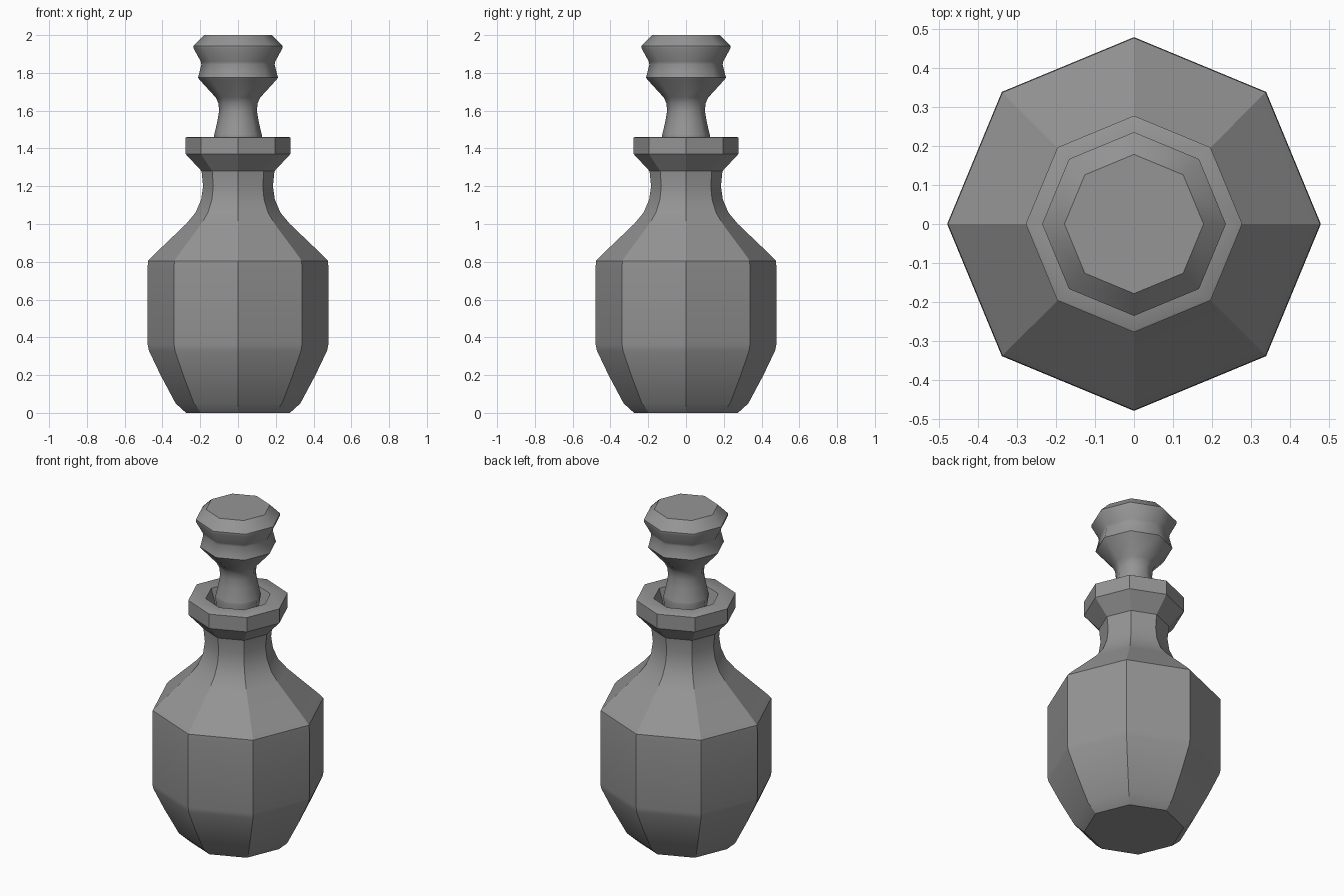
import bpy, bmesh, math

if "Cube" in bpy.data.objects:
    bpy.data.objects.remove(bpy.data.objects["Cube"])

SIDES = 8

# Dark grey glass
glass = bpy.data.materials.new("dark_grey")
glass.diffuse_color = (0.3, 0.3, 0.3, 1)
glass.use_nodes = True
glass.node_tree.nodes["Principled BSDF"].inputs["Base Color"].default_value = glass.diffuse_color


def lathe(name, profile, faceted, sharp_angle):
    """Spin an (r, z) profile into a capped octagonal solid, shaded smooth along the profile.
    If faceted, the upright edges between the eight sides stay sharp."""
    bm = bmesh.new()
    rings = []
    for r, z in profile:
        rings.append([bm.verts.new((r * math.cos(i * math.tau / SIDES),
                                    r * math.sin(i * math.tau / SIDES), z))
                      for i in range(SIDES)])
    for a, b in zip(rings, rings[1:]):
        for i in range(SIDES):
            j = (i + 1) % SIDES
            bm.faces.new((a[i], a[j], b[j], b[i]))
    bm.faces.new(rings[0][::-1])
    bm.faces.new(rings[-1])
    bmesh.ops.recalc_face_normals(bm, faces=bm.faces)
    for f in bm.faces:
        f.smooth = True
    for e in bm.edges:
        v, w = e.verts
        if abs(v.co.z - w.co.z) > 1e-5:
            e.smooth = not faceted
        else:
            e.smooth = e.calc_face_angle(0) < math.radians(sharp_angle)
    mesh = bpy.data.meshes.new(name)
    bm.to_mesh(mesh)
    bm.free()
    mesh.materials.append(glass)
    obj = bpy.data.objects.new(name, mesh)
    bpy.context.collection.objects.link(obj)
    return obj


# Faceted bottle: foot, body, shoulder, neck, lip and recessed throat
lathe("bottle", [
    (0.275, 0.0), (0.33, 0.05), (0.41, 0.20), (0.472, 0.33), (0.478, 0.36),
    (0.478, 0.78), (0.476, 0.805), (0.455, 0.828), (0.275, 1.0), (0.225, 1.06),
    (0.195, 1.13), (0.185, 1.20), (0.193, 1.28),
    (0.277, 1.37), (0.277, 1.457), (0.272, 1.46),
    (0.18, 1.46), (0.13, 1.30),
], True, 35)

# Stopper: tapered plug, flared foot, waist and stacked knob
lathe("stopper", [
    (0.105, 1.29), (0.115, 1.38), (0.128, 1.465), (0.125, 1.475),
    (0.108, 1.55), (0.10, 1.60), (0.104, 1.64), (0.118, 1.67),
    (0.205, 1.765), (0.212, 1.775), (0.208, 1.787), (0.194, 1.845), (0.197, 1.86),
    (0.235, 1.93), (0.235, 1.943), (0.178, 2.0),
], False, 42)
